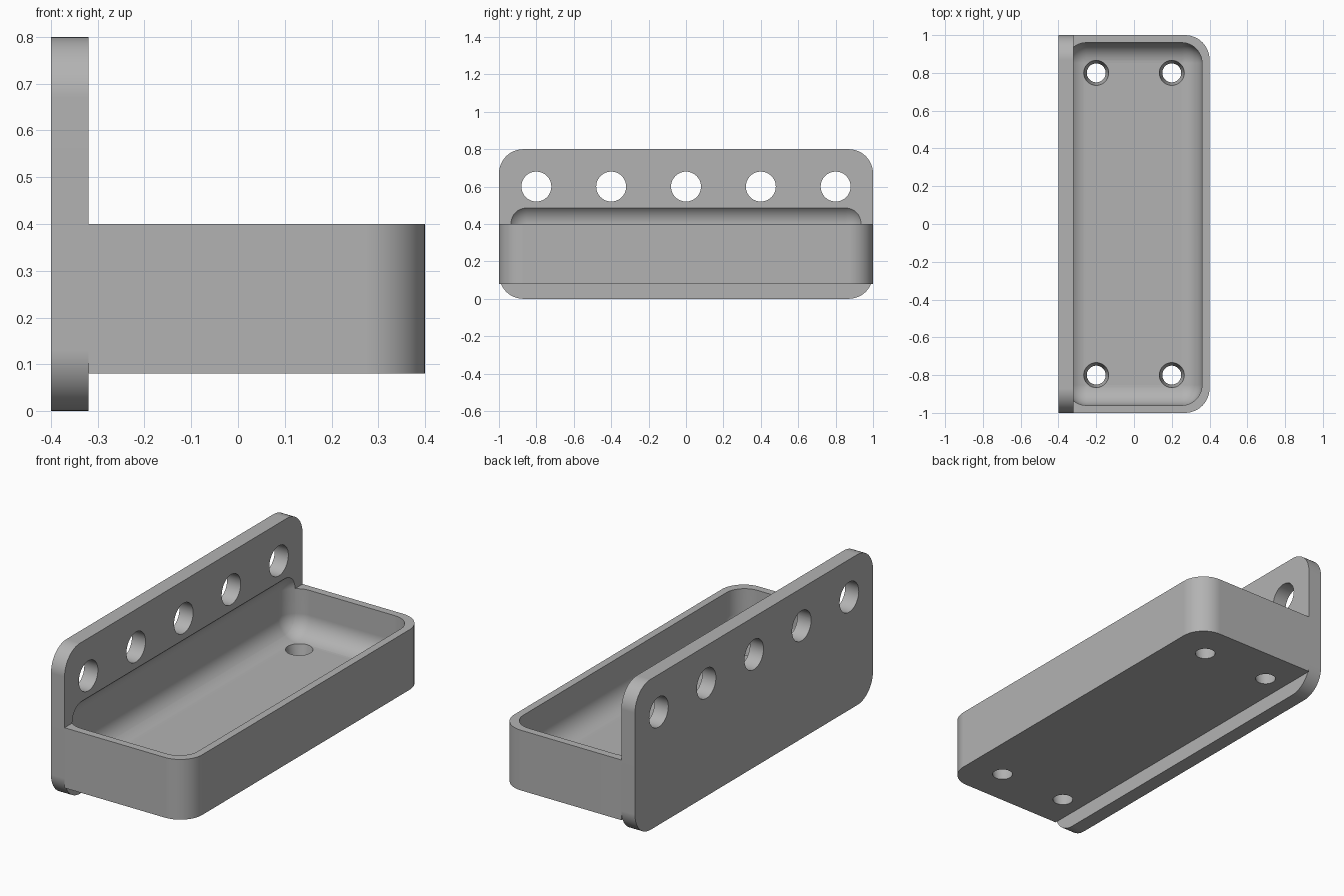
import bpy
import bmesh
from math import radians
from mathutils import Matrix, Vector

if "Cube" in bpy.data.objects:
    bpy.data.objects.remove(bpy.data.objects["Cube"])

# Single plain grey
grey = bpy.data.materials.new("plain_grey")
grey.use_nodes = True
colour = (0.45, 0.45, 0.45, 1)
grey.diffuse_color = colour
grey.node_tree.nodes["Principled BSDF"].inputs["Base Color"].default_value = colour


def add_object(name, bm):
    mesh = bpy.data.meshes.new(name)
    bmesh.ops.recalc_face_normals(bm, faces=bm.faces)
    bm.to_mesh(mesh)
    bm.free()
    obj = bpy.data.objects.new(name, mesh)
    bpy.context.collection.objects.link(obj)
    return obj


def rounded_box(name, low, high, radius, pick):
    """Box between two corners, rounding the edges that pick(midpoint, direction) accepts."""
    low, high = Vector(low), Vector(high)
    bm = bmesh.new()
    bmesh.ops.create_cube(bm, size=1)
    for v in bm.verts:
        v.co = (low + high) / 2 + v.co * (high - low)
    edges = [e for e in bm.edges
             if pick((e.verts[0].co + e.verts[1].co) / 2,
                     (e.verts[1].co - e.verts[0].co).normalized())]
    bmesh.ops.bevel(bm, geom=edges, offset=radius, offset_type='OFFSET',
                    segments=12, profile=0.5, affect='EDGES', clamp_overlap=True)
    return add_object(name, bm)


def round_cutter(name, centre, bottom_radius, top_radius, depth, turn=Matrix()):
    bm = bmesh.new()
    bmesh.ops.create_cone(bm, cap_ends=True, segments=48, radius1=bottom_radius,
                          radius2=top_radius, depth=depth,
                          matrix=Matrix.Translation(centre) @ turn)
    return add_object(name, bm)


def cut(obj, cutters):
    bpy.context.view_layer.objects.active = obj
    for cutter in cutters:
        cutter.hide_render = True
        mod = obj.modifiers.new("cut", 'BOOLEAN')
        mod.operation = 'DIFFERENCE'
        mod.solver = 'EXACT'
        mod.object = cutter
        bpy.ops.object.modifier_apply(modifier=mod.name)


def finish(obj):
    obj.data.materials.clear()
    obj.data.materials.append(grey)
    for poly in obj.data.polygons:
        poly.material_index = 0
    bpy.ops.object.select_all(action='DESELECT')
    obj.select_set(True)
    bpy.context.view_layer.objects.active = obj
    bpy.ops.object.shade_smooth_by_angle(angle=radians(30))
    mod = obj.modifiers.new("even_shading", 'WEIGHTED_NORMAL')
    mod.keep_sharp = True


# Upright plate with four rounded corners
back_plate = rounded_box("back_plate", (-0.4, -1, 0), (-0.32, 1, 0.8), 0.13,
                         lambda mid, way: abs(way.x) > 0.9)

# Tray body, rounded at the two outer corners
tray = rounded_box("tray", (-0.32, -1, 0.08), (0.4, 1, 0.4), 0.13,
                   lambda mid, way: abs(way.z) > 0.9 and mid.x > 0)

# Soft-edged hollow that also bites slightly into the plate
hollow = rounded_box("hollow_cutter", (-0.36, -0.96, 0.16), (0.36, 0.96, 0.51), 0.108,
                     lambda mid, way: True)

# Row of mounting holes in the plate
sideways = Matrix.Rotation(radians(90), 4, 'Y')
plate_holes = [round_cutter("plate_hole_cutter", (-0.36, 0.4 * i, 0.6), 0.08, 0.08, 0.2, sideways)
               for i in range(-2, 3)]

# Tapered drain holes in the tray floor
drain_holes = [round_cutter("drain_hole_cutter", (x, y, 0.12), 0.042, 0.074, 0.16)
               for x in (-0.2, 0.2) for y in (-0.8, 0.8)]

cut(back_plate, [hollow] + plate_holes)
cut(tray, [hollow] + drain_holes)
for cutter in [hollow] + plate_holes + drain_holes:
    bpy.data.objects.remove(cutter)
for part in (back_plate, tray):
    finish(part)
